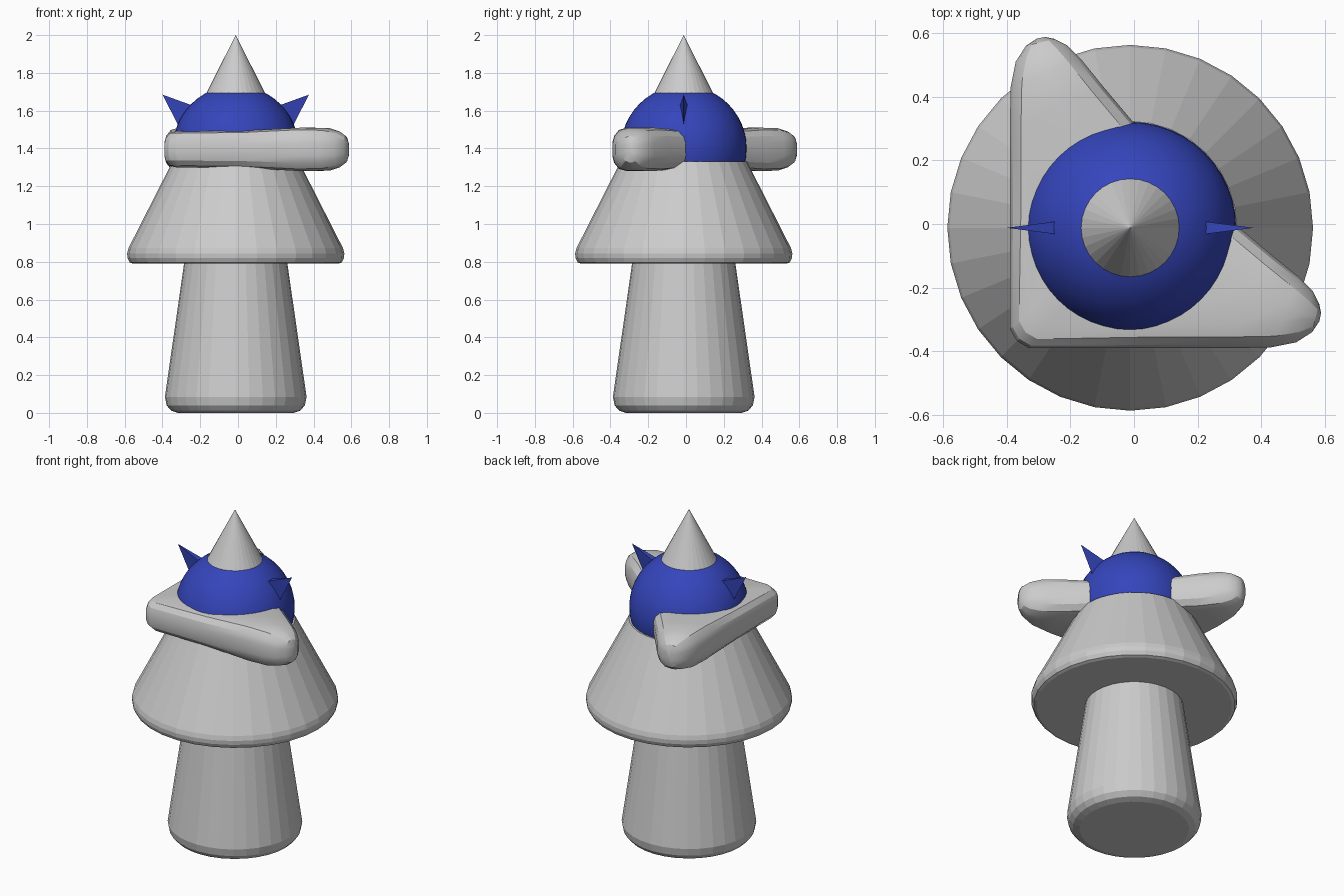
import bpy, bmesh, math
from mathutils import Vector

if "Cube" in bpy.data.objects:
    bpy.data.objects.remove(bpy.data.objects["Cube"])

C = -0.012  # body axis sits slightly off the origin in x and y

blue = bpy.data.materials.new("blue")
blue.diffuse_color = (0.035, 0.06, 0.5, 1)
blue.use_nodes = True
blue.node_tree.nodes["Principled BSDF"].inputs["Base Color"].default_value = blue.diffuse_color


def make(name, verts, faces, mat=None):
    me = bpy.data.meshes.new(name)
    me.from_pydata(verts, [], faces)
    bm = bmesh.new()
    bm.from_mesh(me)
    bmesh.ops.remove_doubles(bm, verts=bm.verts, dist=1e-5)
    bmesh.ops.recalc_face_normals(bm, faces=bm.faces)
    bm.to_mesh(me)
    bm.free()
    ob = bpy.data.objects.new(name, me)
    bpy.context.collection.objects.link(ob)
    if mat:
        me.materials.append(mat)
    return ob


def loft(name, rings):
    n = len(rings[0])
    verts = [v for r in rings for v in r]
    faces = [(k * n + i, k * n + (i + 1) % n, (k + 1) * n + (i + 1) % n, (k + 1) * n + i)
             for k in range(len(rings) - 1) for i in range(n)]
    faces += [tuple(range(n)), tuple(range(len(verts) - n, len(verts)))]
    return make(name, verts, faces)


def turned(name, profile, n=32):
    return loft(name, [[(C + r * math.cos(2 * math.pi * i / n),
                         C + r * math.sin(2 * math.pi * i / n), z) for i in range(n)]
                       for r, z in profile])


def smooth(ob, angle):
    bpy.ops.object.select_all(action='DESELECT')
    ob.select_set(True)
    bpy.context.view_layer.objects.active = ob
    bpy.ops.object.shade_smooth_by_angle(angle=math.radians(angle))


# Tapered lower body and flared cape, both with rounded lower rims
turned("lower_body", [(0.305, 0), (0.342, 0.012), (0.366, 0.04), (0.375, 0.085), (0.265, 0.85)])
turned("cape", [(0.545, 0.79), (0.562, 0.797), (0.573, 0.82), (0.575, 0.845),
                (0.568, 0.872), (0.335, 1.33)])

# Pointed hat
turned("hat", [(0.175, 1.65), (0.153, 1.697), (0.0005, 2.0)])

# Round head
bpy.ops.mesh.primitive_uv_sphere_add(segments=48, ring_count=24, radius=0.333, location=(C, C, 1.4))
head = bpy.context.object
head.name = "head"
head.data.materials.append(blue)
smooth(head, 40)

# Thin three-sided ears, mirrored
for side, name in ((-1, "ear_left"), (1, "ear_right")):
    make(name, [(C + side * 0.388, C, 1.685), (C + side * 0.195, C - 0.025, 1.615),
                (C + side * 0.195, C + 0.025, 1.615), (C + side * 0.285, C, 1.485)],
         [(0, 1, 2), (0, 1, 3), (0, 2, 3), (1, 2, 3)], blue)

# Arms: rounded sections from the front-left corner to one tip,
# mirrored over the diagonal. Each row: outer xy, inner xy, half height
stations = [(-0.368, -0.368, 0.145, 0.145, 0.095), (-0.33, -0.39, 0.15, 0.14, 0.095),
            (0.02, -0.39, 0.24, 0.065, 0.10), (0.30, -0.39, 0.43, -0.095, 0.115),
            (0.43, -0.388, 0.52, -0.168, 0.112), (0.51, -0.372, 0.562, -0.21, 0.095),
            (0.56, -0.34, 0.582, -0.25, 0.07), (0.583, -0.305, 0.588, -0.28, 0.035)]


def section(ox, oy, ix, iy, h):
    o, i = Vector((ox, oy)), Vector((ix, iy))
    w = (i - o).length
    r = min(0.085, w * 0.45)
    half = [(0, 0.3), (0.12, 0.62), (0.45, 0.9), (1, 1)]
    top = [(u * r, v) for u, v in half] + [(w - u * r, v) for u, v in half[::-1]]
    loop = top + [(u, -v) for u, v in top[::-1]]
    return [(*(o + (i - o) * (u / w)), 1.395 + v * h) for u, v in loop]


arm = [section(*s) for s in stations]
mirrored = [[(y, x, z) for x, y, z in ring] for ring in arm[:0:-1]]
smooth(loft("arms", mirrored + arm), 25)
